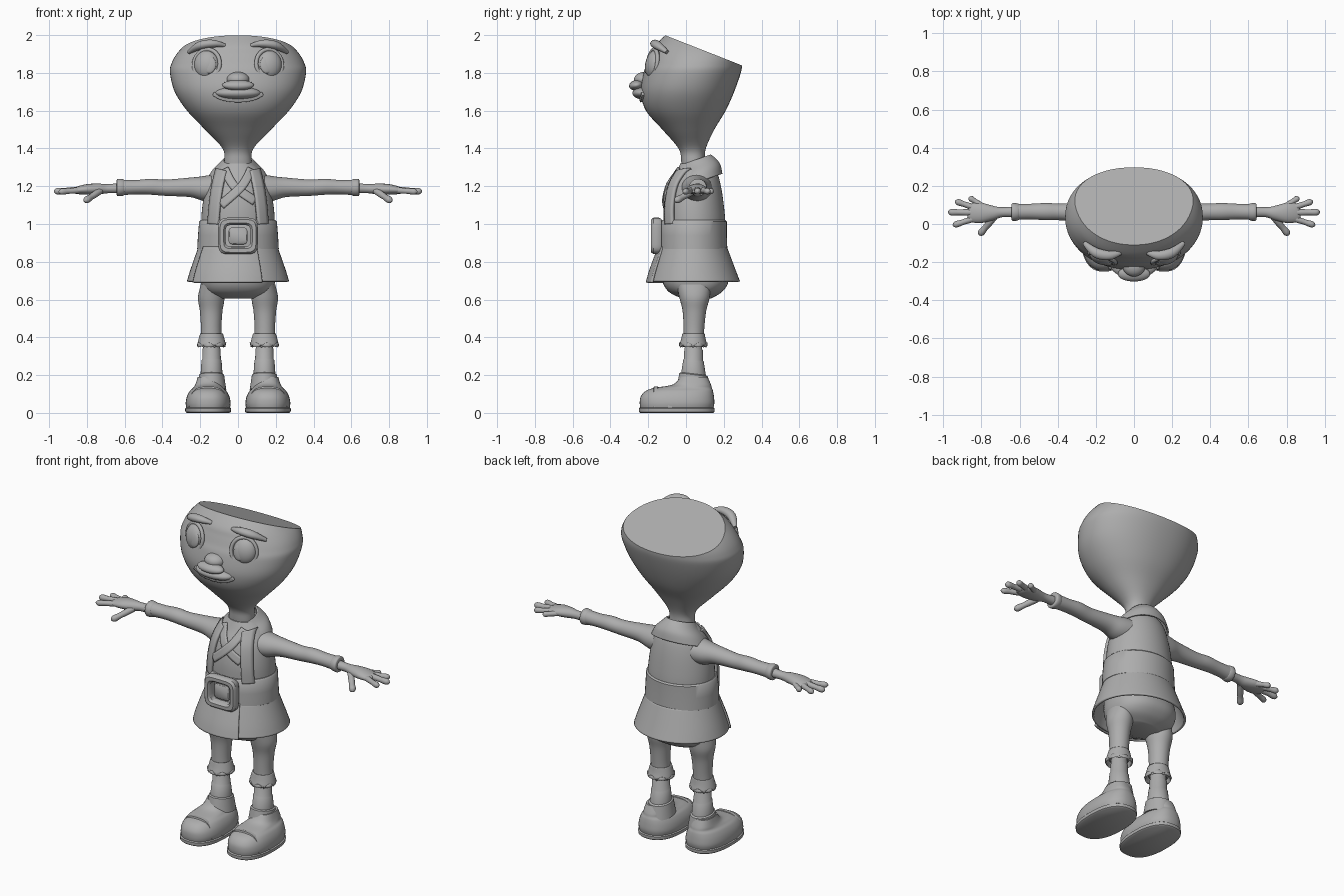
import bpy, bmesh
from math import sin, cos, pi, radians, copysign
from mathutils import Vector, Matrix, Euler
from mathutils.bvhtree import BVHTree

if "Cube" in bpy.data.objects:
    bpy.data.objects.remove(bpy.data.objects["Cube"])

clay = bpy.data.materials.new("clay_grey")
clay.use_nodes = True
clay.diffuse_color = (0.42, 0.42, 0.42, 1)
clay.node_tree.nodes["Principled BSDF"].inputs["Base Color"].default_value = (0.42, 0.42, 0.42, 1)
parts = []


def finish(name, bm, mirror=False, solid=0, bevel=0):
    bmesh.ops.recalc_face_normals(bm, faces=bm.faces)
    me = bpy.data.meshes.new(name)
    bm.to_mesh(me)
    bm.free()
    me.materials.append(clay)
    ob = bpy.data.objects.new(name, me)
    bpy.context.collection.objects.link(ob)
    if solid:
        mod = ob.modifiers.new("thickness", 'SOLIDIFY')
        mod.thickness, mod.offset = solid, 0
    if bevel:
        mod = ob.modifiers.new("round", 'BEVEL')
        mod.width, mod.segments = bevel, 3
    if mirror:
        ob.modifiers.new("mirror", 'MIRROR')
    parts.append(ob)
    return ob


def smooth_rows(rows, k):
    """Catmull-Rom interpolation of tuples."""
    out = []
    for i in range(len(rows) - 1):
        a, b, c, d = (rows[max(0, min(len(rows) - 1, i + o))] for o in (-1, 0, 1, 2))
        for j in range(k):
            t = j / k
            out.append(tuple(q + t / 2 * (r - p + t * (2*p - 5*q + 4*r - s + t * (3*(q - r) + s - p)))
                             for p, q, r, s in zip(a, b, c, d)))
    return out + [rows[-1]]


def skin(name, rings, caps=True, closed=True, loop=False, cut=None, **kw):
    """Bridge rings of points with quads."""
    bm = bmesh.new()
    vs = [[bm.verts.new(p) for p in r] for r in rings]
    n = len(vs[0])
    for i in range(len(vs) if loop else len(vs) - 1):
        a, b = vs[i], vs[(i + 1) % len(vs)]
        for j in range(n if closed else n - 1):
            bm.faces.new((a[j], a[(j + 1) % n], b[(j + 1) % n], b[j]))
    if caps:
        bm.faces.new(vs[0])
        bm.faces.new(vs[-1])
    if cut:
        bmesh.ops.bisect_plane(bm, geom=bm.verts[:] + bm.edges[:] + bm.faces[:],
                               plane_co=cut[0], plane_no=cut[1], clear_outer=True)
        bmesh.ops.holes_fill(bm, edges=[e for e in bm.edges if e.is_boundary], sides=0)
    return finish(name, bm, **kw)


def power(v, p):
    return copysign(abs(v) ** p, v)


def loft(name, rows, k=5, n=48, cx=0, p=1, tilt=0, wave=0, arc=None, **kw):
    """Upright loft; rows are z, half width, front y, back y."""
    a0, a1 = arc or (0, 360)
    angs = [radians(a0 + (a1 - a0) * i / (n - 1 if arc else n)) for i in range(n)]
    rings = []
    for i, (z, rx, yf, yb) in enumerate(smooth_rows(rows, k)):
        ring = []
        for a in angs:
            y = (yf + yb) / 2 + (yb - yf) / 2 * power(sin(a), p)
            dz = tilt * (y - 0.06) + (wave * abs(sin(3.5 * a)) if i == 0 else 0)
            ring.append(Vector((cx + rx * power(cos(a), p), y, z + dz)))
        rings.append(ring)
    return skin(name, rings, closed=arc is None, **kw)


def tube(name, rows, k=5, n=20, **kw):
    """Limb along a path; rows are x, y, z, side radius, height radius."""
    rows = smooth_rows(rows, k)
    pts = [Vector(r[:3]) for r in rows]
    rings = []
    for i, r in enumerate(rows):
        t = (pts[min(i + 1, len(pts) - 1)] - pts[max(i - 1, 0)]).normalized()
        u = t.cross(Vector((0, 0, 1))).normalized()
        v = u.cross(t)
        rings.append([pts[i] + u * r[3] * cos(2*pi*j/n) + v * r[4] * sin(2*pi*j/n) for j in range(n)])
    return skin(name, rings, **kw)


def ball(name, loc, size, rot=(0, 0, 0), **kw):
    bm = bmesh.new()
    bmesh.ops.create_uvsphere(bm, u_segments=32, v_segments=20, radius=1)
    bm.transform(Matrix.LocRotScale(Vector(loc), Euler(rot), Vector(size)))
    return finish(name, bm, **kw)


def ribbon(name, base, path, width, lift, thick, **kw):
    """Strip of cloth laid on the front of a base object; path is x, z points."""
    tree = BVHTree.FromPolygons([v.co for v in base.data.vertices],
                                [f.vertices[:] for f in base.data.polygons])
    path = [Vector(q) for q in smooth_rows(path, 8)]
    rings, last = [], -0.05
    for i, q in enumerate(path):
        d = (path[min(i + 1, len(path) - 1)] - path[max(i - 1, 0)]).normalized()
        ring = []
        for s in (-0.5, -0.25, 0, 0.25, 0.5):
            x, z = q.x - d.y * width * s, q.y + d.x * width * s
            hit = tree.ray_cast(Vector((x, -1, z)), Vector((0, 1, 0)))[0]
            last = hit.y if hit else last
            ring.append(Vector((x, last - lift, z)))
        rings.append(ring)
    return skin(name, rings, caps=False, closed=False, solid=thick, **kw)


# Head with neck, sliced flat by a sloping plane
head = loft("head", [(1.25, .08, -.02, .1), (1.33, .073, -.025, .1), (1.4, .082, -.04, .105),
                     (1.5, .175, -.125, .15), (1.6, .27, -.212, .21), (1.7, .335, -.24, .255),
                     (1.8, .36, -.225, .29), (1.85, .352, -.205, .298), (1.9, .325, -.185, .3),
                     (1.95, .28, -.16, .3), (2.03, .2, -.075, .3)], n=64, p=.93,
            cut=((0, -.1, 1.995), (0, .155, .395)))

# Face
ball("eyes", (.165, -.168, 1.845), (.068, .045, .076), (-.15, 0, .25), mirror=True)
ball("irises", (.152, -.203, 1.843), (.036, .012, .046), (-.15, 0, .2), mirror=True)
rim = [(Vector((sin(a) * .073, 0, cos(a) * .08)), a) for a in [2 * pi * i / 32 for i in range(32)]]
turn = Matrix.LocRotScale(Vector((.165, -.178, 1.845)), Euler((-.15, 0, .35)), None)
skin("eyelids", [[turn @ (c + Vector((sin(a) * cos(b), sin(b), cos(a) * cos(b))) * .011)
                  for b in [2 * pi * j / 10 for j in range(10)]] for c, a in rim],
     caps=False, loop=True, mirror=True)
tube("brows", [(.07, -.15, 1.945, .012, .01), (.13, -.165, 1.955, .024, .02),
               (.2, -.15, 1.945, .026, .022), (.26, -.1, 1.91, .012, .01)], mirror=True)
ball("nose_bridge", (0, -.22, 1.765), (.06, .055, .04))
ball("nose", (0, -.262, 1.735), (.085, .04, .027), (.2, 0, 0))
ball("muzzle", (0, -.222, 1.693), (.12, .062, .034))
ribbon("lower_lip", head, [(-.13, 1.69), (-.08, 1.665), (0, 1.655), (.08, 1.665), (.13, 1.69)],
       .018, .004, .016)

# Tunic
torso = loft("torso", [(.9, .19, -.115, .2), (1.0, .195, -.12, .208), (1.1, .188, -.117, .2),
                       (1.2, .168, -.095, .185), (1.27, .135, -.055, .165), (1.32, .085, -.03, .13)])
loft("back_collar", [(1.22, .165, -.085, .188), (1.27, .138, -.062, .178), (1.31, .1, -.038, .155),
                     (1.34, .075, -.028, .128)], tilt=.35, arc=(-42, 222), caps=False, solid=.01)
ribbon("right_lapel", torso, [(-.07, 1.29), (-.02, 1.2), (.09, 1.12)], .045, .004, .012)
ribbon("left_lapel", torso, [(.07, 1.29), (.02, 1.2), (-.09, 1.1)], .045, .009, .012)
ribbon("straps", torso, [(.088, 1.285), (.108, 1.2), (.122, 1.1), (.13, 1.0)], .055, .012, .016,
       mirror=True)
loft("skirt", [(.695, .265, -.195, .28), (.76, .245, -.175, .255), (.88, .203, -.135, .21)],
     caps=False, solid=.012)
loft("skirt_front_panel", [(.69, .272, -.207, .28), (.76, .252, -.187, .255), (.88, .208, -.142, .21)],
     arc=(-150, -62), caps=False, solid=.012)

# Belt and buckle
loft("belt", [(.862, .208, -.136, .211), (.868, .216, -.144, .219), (.94, .212, -.142, .216),
              (1.012, .206, -.138, .216), (1.02, .198, -.13, .208)], k=1)


def square(hx, hz, y):
    return [Vector((hx * power(cos(a), .38), y, .937 + hz * power(sin(a), .38)))
            for a in [2 * pi * i / 48 for i in range(48)]]


skin("buckle_frame", [square(.098, .09, -.13), square(.105, .097, -.145), square(.105, .097, -.172),
                      square(.095, .087, -.184), square(.076, .068, -.184), square(.066, .058, -.172),
                      square(.066, .058, -.13)], caps=False, loop=True)
skin("buckle_plate", [square(.05, .045, -.13), square(.05, .045, -.155), square(.045, .04, -.16)])

# Trousers
loft("trouser_seat", [(.605, .1, -.02, .13), (.64, .172, -.09, .19), (.7, .197, -.125, .225),
                      (.8, .195, -.12, .2)], p=.85)
loft("trouser_legs", [(.37, .056, -.013, .093), (.45, .054, -.013, .097), (.54, .06, -.018, .107),
                      (.61, .07, -.035, .125), (.68, .055, -.05, .13)], cx=.142, mirror=True)
loft("ragged_cuffs", [(.35, .073, -.033, .11), (.385, .065, -.022, .1), (.42, .055, -.014, .094)],
     cx=.14, n=56, wave=.022, caps=False, solid=.01, mirror=True)

# Ankle wraps and shoes
loft("ankle_wraps", [(.12, .078, -.05, .13), (.2, .066, -.035, .115), (.205, .058, -.025, .105),
                     (.275, .053, -.014, .094), (.28, .049, -.01, .09), (.335, .048, -.009, .09),
                     (.34, .045, -.006, .086), (.42, .043, -.004, .084)], k=1, cx=.14, tilt=-.12,
     mirror=True)
loft("shoes", [(.018, .113, -.24, .142), (.05, .119, -.245, .15), (.085, .113, -.24, .148),
               (.115, .098, -.215, .143), (.132, .08, -.17, .137), (.15, .068, -.07, .132),
               (.19, .055, -.03, .115)], cx=.158, p=.82, mirror=True)
loft("soles", [(0, .113, -.242, .144), (.006, .121, -.249, .151), (.024, .122, -.25, .152),
               (.028, .116, -.244, .146)], k=1, cx=.158, p=.82, mirror=True)
for label, y, hw in (("toe_cap_edges", -.16, .098), ("shoe_straps", -.085, .114)):
    rings = []
    for dy, grow in ((-.014, -.01), (-.01, .003), (.01, .003), (.014, -.01)):
        rings.append([Vector((.158 + (hw + grow) * power(cos(a), .7), y + dy,
                              .02 + (.117 + grow) * power(sin(a), .7)))
                      for a in [pi * i / 24 for i in range(25)]])
    skin(label, rings, caps=False, closed=False, mirror=True)

# Sleeves
tube("sleeves", [(.09, .055, 1.19, .09, .075), (.17, .058, 1.188, .075, .068), (.25, .06, 1.194, .056, .052),
                 (.38, .063, 1.192, .044, .043), (.46, .065, 1.197, .045, .042), (.54, .065, 1.195, .041, .038),
                 (.635, .063, 1.193, .042, .042)], n=28, mirror=True)
tube("sleeve_cuffs", [(.6, .063, 1.193, .038, .038), (.61, .063, 1.193, .045, .044),
                      (.636, .063, 1.193, .047, .046), (.642, .063, 1.193, .04, .04)], k=2, n=28, mirror=True)

# Hands
tube("palms", [(.61, .063, 1.19, .03, .028), (.69, .062, 1.187, .026, .024), (.74, .058, 1.185, .038, .029),
               (.8, .058, 1.183, .053, .028), (.85, .06, 1.178, .05, .02), (.87, .062, 1.176, .035, .012)],
     mirror=True)
fingers = (("little_fingers", (.79, .09, 1.18), (.865, .14, 1.172), .015),
           ("ring_fingers", (.82, .08, 1.18), (.938, .12, 1.172), .016),
           ("middle_fingers", (.83, .06, 1.182), (.975, .062, 1.172), .017),
           ("index_fingers", (.82, .035, 1.18), (.95, -.008, 1.17), .016),
           ("thumbs", (.73, .04, 1.175), (.812, -.058, 1.12), .018))
for label, start, end, r in fingers:
    a, b = Vector(start), Vector(end)
    steps = ((0, 1), (.35, 1), (.6, .9), (.82, 1.05), (.93, .85), (1, .2))
    tube(label, [(*a.lerp(b, t), r * s, r * s) for t, s in steps], k=3, n=14, mirror=True)

# Smooth shading with crisp edges kept
bpy.ops.object.select_all(action='DESELECT')
for ob in parts:
    ob.select_set(True)
bpy.context.view_layer.objects.active = parts[0]
bpy.ops.object.shade_smooth_by_angle(angle=radians(42))
